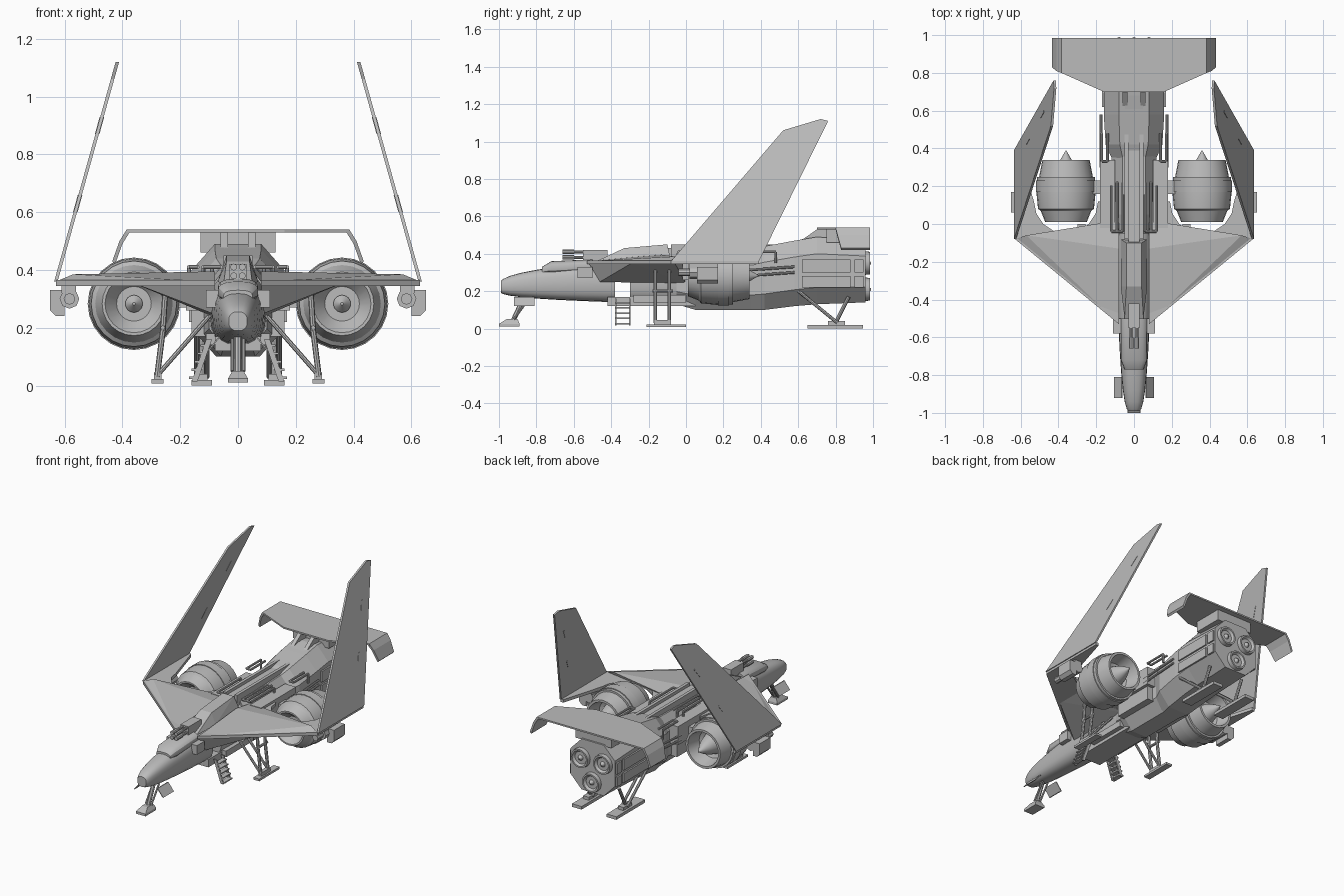
import bpy, bmesh
from math import sin, cos, pi, copysign
from mathutils import Vector

if "Cube" in bpy.data.objects:
    bpy.data.objects.remove(bpy.data.objects["Cube"], do_unlink=True)

grey = bpy.data.materials.new("hull grey")
grey.use_nodes = True
grey.diffuse_color = (.5, .5, .5, 1)
grey.node_tree.nodes["Principled BSDF"].inputs["Base Color"].default_value = grey.diffuse_color


def finish(name, bm, mirror=False, smooth=False):
    bmesh.ops.recalc_face_normals(bm, faces=bm.faces)
    mesh = bpy.data.meshes.new(name)
    bm.to_mesh(mesh)
    bm.free()
    ob = bpy.data.objects.new(name, mesh)
    bpy.context.collection.objects.link(ob)
    mesh.materials.append(grey)
    if smooth:
        bpy.ops.object.select_all(action='DESELECT')
        ob.select_set(True)
        bpy.context.view_layer.objects.active = ob
        bpy.ops.object.shade_smooth_by_angle(angle=.5)
    if mirror:
        ob.modifiers.new("Mirror", 'MIRROR')
    return ob


def hull(name, points, mirror=True):
    # convex solid around the points, kept on one side and mirrored
    bm = bmesh.new()
    for point in points:
        bm.verts.new(point)
    bmesh.ops.convex_hull(bm, input=bm.verts)
    inner = [v for v in bm.verts if not v.link_faces]
    bmesh.ops.delete(bm, geom=inner, context='VERTS')
    bmesh.ops.dissolve_limit(bm, angle_limit=.01, verts=bm.verts, edges=bm.edges)
    return finish(name, bm, mirror)


def central(name, points):
    # convex solid spanning both sides of the centre line
    return hull(name, [(side * x, y, z) for side in (-1, 1) for x, y, z in points], False)


def box(name, x, y, z):
    return hull(name, [(a, b, c) for a in x for b in y for c in z])


def middle_box(name, half, y, z):
    return central(name, [(half, b, c) for b in y for c in z])


def bridge(bm, rings):
    loops = [[bm.verts.new(point) for point in ring] for ring in rings]
    for near, far in zip(loops, loops[1:]):
        for i in range(len(near)):
            bm.faces.new((near[i - 1], near[i], far[i], far[i - 1]))
    bm.faces.new(loops[0])
    bm.faces.new(loops[-1])


def circle(sides):
    return [(cos(2 * pi * i / sides), sin(2 * pi * i / sides)) for i in range(sides)]


def loft(name, stations, power=.75):
    # rounded-square rings from y, half width, bottom and top
    def bulge(value):
        return copysign(abs(value) ** power, value)
    bm = bmesh.new()
    bridge(bm, [[(w * bulge(c), y, (low + top + (top - low) * bulge(s)) / 2)
                 for c, s in circle(20)] for y, w, low, top in stations])
    return finish(name, bm, smooth=True)


def block(name, stations):
    # octagonal rings from y, half width, bottom and top
    bm = bmesh.new()
    rings = []
    for y, w, low, top in stations:
        corner = (top - low) / 4
        half = [(w / 2, low), (w, low + corner), (w, top - corner), (w / 2, top)]
        rings.append([(x, y, z) for x, z in half] + [(-x, y, z) for x, z in reversed(half)])
    bridge(bm, rings)
    return finish(name, bm)


def lathe(name, centre, profile, sides=24, mirror=True):
    # pairs of y and radius turned around a fore-and-aft axis
    bm = bmesh.new()
    x, z = centre
    bridge(bm, [[(x + r * c, y, z + r * s) for c, s in circle(sides)] for y, r in profile])
    return finish(name, bm, mirror, True)


def rod(name, radius, *path, mirror=True):
    bm = bmesh.new()
    for start, end in zip(path, path[1:]):
        start, end = Vector(start), Vector(end)
        turn = (end - start).to_track_quat('Z', 'Y')
        bridge(bm, [[p + turn @ Vector((radius * c, radius * s, 0)) for c, s in circle(8)]
                    for p in (start, end)])
    return finish(name, bm, mirror, True)


# Forward fuselage, swelling from the nose tip, with a doorway cut through
stations = []
for step in range(10):
    u = (step / 9) ** 2 + .01
    stations.append((u - 1, .1 * u ** .25, .21 - .08 * u ** .3, .23 + .16 * u ** .4))
nose = loft("forward_fuselage", stations)
cutter = middle_box("doorway_cutter", half=.3, y=(-.38, -.3), z=(.16, .31))
cutter.hide_render = True
doorway = nose.modifiers.new("Doorway", 'BOOLEAN')
doorway.object, doorway.operation, doorway.solver = cutter, 'DIFFERENCE', 'EXACT'
bpy.context.view_layer.objects.active = nose
bpy.ops.object.modifier_apply(modifier="Doorway")
bpy.data.objects.remove(cutter, do_unlink=True)
loft("canopy", [(-.77, .05, .29, .33), (-.72, .07, .29, .36), (-.5, .07, .3, .37)])
box("cheek_panel", x=(.07, .11), y=(-.58, -.5), z=(.27, .33))

# Centre and rear fuselage
block("centre_body", [(-.05, .1, .13, .4), (.05, .12, .1, .41), (.4, .12, .1, .42)])
block("rear_body", [(.33, .11, .1, .41), (.42, .15, .1, .44), (.58, .16, .12, .47),
                    (.7, .16, .13, .49), (.96, .16, .14, .47)])
for bottom, top in ((.22, .28), (.3, .37)):
    box("side_panel", x=(.15, .17), y=(.62, .88), z=(bottom, top))
    box("aft_collar", x=(.15, .17), y=(.9, .95), z=(bottom, top))
middle_box("belly_pack", half=.08, y=(-.42, .05), z=(.12, .17))
box("belly_rail", x=(.08, .11), y=(-.28, 0), z=(.14, .18))

# Spine fairing
central("spine_front", [(.05, -.5, .35), (.04, -.33, .43), (.04, -.1, .45),
                        (.07, -.33, .36), (.07, -.08, .36)])
middle_box("spine_channel", half=.03, y=(-.1, .42), z=(.38, .43))
box("spine_rail", x=(.03, .05), y=(-.08, .5), z=(.38, .45))
central("rear_fairing", [(.04, .4, .43), (.05, .68, .49), (.1, .68, .46), (.08, .45, .42)])

# Dorsal gun turret
middle_box("turret_mount", half=.03, y=(-.55, -.42), z=(.36, .42))
for z in (.38, .41):
    rod("gun_barrel", .008, (.015, -.66, z), (.015, -.42, z))
    rod("gun_muzzle", .012, (.015, -.66, z), (.015, -.6, z))

# Wings: thin plate curved around the engine, raised ridge and thick root
engine_x, engine_y = .36, .12
outline = [(.08, -.53), (.63, -.08), (.63, .39), (.61, .39)]
for step in range(9):
    turn = pi * step / 8
    outline.append((engine_x + .17 * cos(turn), engine_y - .17 * sin(turn)))
outline.append((.08, engine_y))
bm = bmesh.new()
bridge(bm, [[(x, y, z) for x, y in outline] for z in (.345, .365)])
finish("wing_plate", bm, mirror=True)
hull("wing_ridge", [(.08, -.53, .36), (.63, -.08, .36), (.57, -.06, .385), (.08, -.13, .395),
                    (.08, .02, .37), (.25, -.02, .37), (.4, -.05, .37)])
hull("wing_root", [(.08, -.52, .35), (.09, -.46, .25), (.35, -.29, .35),
                   (.35, -.06, .35), (.09, 0, .24), (.08, 0, .35)])


# Canted fins, leaning inward, with a raised hinge strip
def fin(name, side, thickness):
    hull(name, [(.63 - .28 * (z - .36) + offset, y, z)
                for y, z in side for offset in (-thickness, thickness)])

fin("fin", [(-.08, .36), (.52, 1.06), (.72, 1.12), (.76, 1.11), (.39, .36)], .006)
for y, z in ((.42, .6), (.56, .87)):
    fin("fin_hinge", [(y, z), (y + .03, z + .06), (y + .04, z + .06)], .008)

# Tail plane with drooped tips
central("tail_plane", [(x, y, z) for z in (.53, .54)
                       for x, y in ((.16, .7), (.385, .8), (.385, .985))])
for (x, y, z), (lower_x, lower_y, lower_z) in (((.385, .8, .54), (.41, .81, .5)),
                                              ((.41, .81, .5), (.435, .83, .43))):
    hull("tail_tip", [(a - thick, b, c - thick) for thick in (0, .01) for a, b, c in (
        (x, y, z), (x, .985, z), (lower_x, lower_y, lower_z), (lower_x, .985, lower_z))])
hull("tail_pylon", [(x, y, z) for x in (.035, .06)
                    for y, z in ((.6, .46), (.7, .53), (.95, .53), (.95, .45))])
middle_box("tail_trim", half=.13, y=(.75, .95), z=(.46, .53))

# Rear rockets in a triangle
for centre in ((-.08, .35), (.08, .35), (0, .21)):
    lathe("rocket_nozzle", centre, [(.93, .066), (.985, .06), (.985, .05), (.97, .04)],
          mirror=False)
    lathe("rocket_cone", centre, [(.95, .03), (.99, .005)], sides=12, mirror=False)

# Turbine engines, hollow at both ends
hub = (engine_x, .283)
lathe("engine_nacelle", hub, [
    (.06, .06), (.01, .1), (.01, .11), (.07, .134), (.08, .148), (.16, .156), (.25, .154),
    (.25, .142), (.34, .125), (.34, .11), (.25, .09), (.23, .05)])
lathe("engine_band", hub, [(.17, .15), (.17, .16), (.23, .16), (.23, .15)])
lathe("engine_cone", hub, [(.23, .07), (.3, .05), (.34, .03), (.39, .001)])
lathe("engine_spinner", hub, [(.02, .005), (.05, .03), (.08, .03)])
box("engine_axle", x=(.1, .26), y=(.16, .23), z=(.27, .34))
box("engine_mount", x=(.1, .18), y=(-.02, .34), z=(.26, .38))
box("lower_mount", x=(.1, .16), y=(.04, .32), z=(.17, .26))

# Pipes along the back and flanks
for x, front, back in ((.06, -.04, .22), (.09, -.04, .2), (.14, .33, .48)):
    z, outer = .41, x + .03
    rod("back_pipe", .007, (x, back, z), (x, front, z), (outer, front, z), (outer, back, z),
        (outer, back, z - .06))
for z in (.28, .31):
    rod("flank_rod", .007, (.175, .3, z), (.175, .58, z + .02))

# Wingtip weapons
box("tip_bracket", x=(.56, .61), y=(.02, .17), z=(.32, .35))
lathe("tip_gun", (.583, .3), [(-.04, .02), (.02, .02), (.02, .034), (.17, .034)], sides=8)
hull("tip_shield", [(x, y, z) for y in (.06, .17) for x, z in (
    (.6, .33), (.65, .33), (.65, .26), (.63, .24), (.6, .24))])

# Nose gear
rod("nose_leg", .013, (0, -.86, .18), (0, -.93, .03), mirror=False)
rod("nose_brace", .006, (.02, -.84, .16), (.02, -.92, .05))
central("nose_foot", [(.034, y, z) for y in (-1, -.89) for z in (.01, .025)]
        + [(.02, -.96, .05), (.02, -.9, .05)])
hull("nose_door", [(x + thick, y, z) for thick in (0, .006) for y in (-.92, -.81)
                   for x, z in ((.06, .17), (.1, .12))])

# Main gear below the wings
box("main_foot", x=(.257, .3), y=(-.21, 0), z=(.008, .022))
box("main_ankle", x=(.265, .29), y=(-.17, -.08), z=(.02, .045))
for y in (-.165, -.09):
    rod("main_leg", .01, (.25, y, .35), (.26, y, .19), (.28, y, .03))
    rod("main_brace", .008, (.1, y, .24), (.275, y, .04))
rod("main_crossbar", .008, (.26, -.18, .2), (.26, -.07, .2))

# Rear skids
box("rear_foot", x=(.09, .16), y=(.65, .945), z=(0, .02))
box("rear_ankle", x=(.105, .145), y=(.76, .85), z=(.01, .04))
for x in (.107, .143):
    rod("rear_leg", .009, (x, .59, .21), (x, .81, .03))
rod("rear_strut", .01, (.125, .87, .17), (.125, .8, .03))

# Boarding steps at both doors
for y in (-.38, -.305):
    hull("step_rail", [(x + width, y + thick, z) for width in (0, .02) for thick in (0, .008)
                       for x, z in ((.09, .16), (.14, .015))])
for step in range(5):
    x, z = .1 + step * .01, .135 - step * .028
    box("step_tread", x=(x, x + .03), y=(-.38, -.3), z=(z, z + .008))
